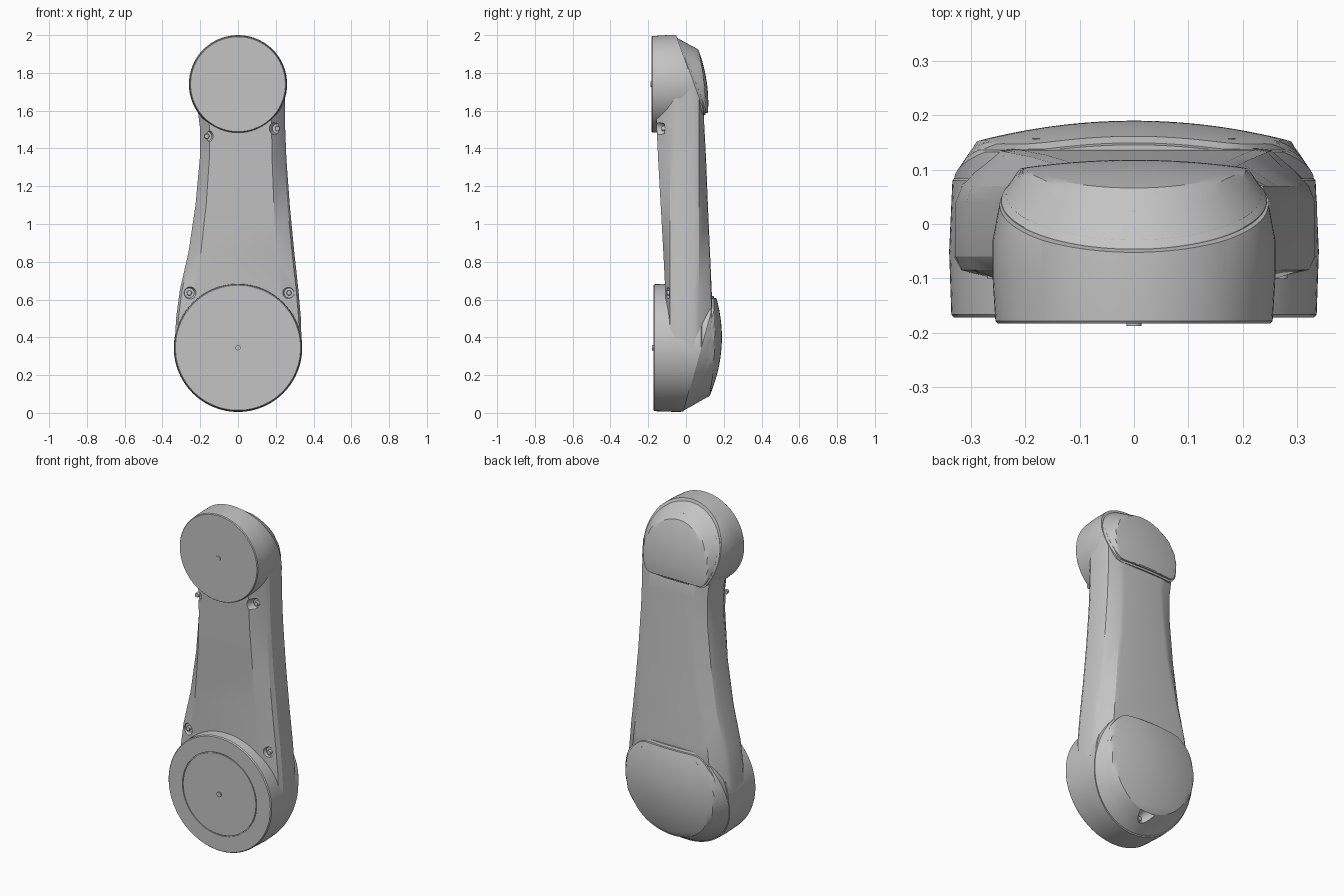
import bpy, bmesh, math
from mathutils import Vector, Matrix

if "Cube" in bpy.data.objects:
    bpy.data.objects.remove(bpy.data.objects["Cube"])

grey = bpy.data.materials.new("light_grey")
grey.use_nodes = True
grey.diffuse_color = (0.55, 0.55, 0.55, 1)
grey.node_tree.nodes["Principled BSDF"].inputs["Base Color"].default_value = (0.55, 0.55, 0.55, 1)


def finish(bm, name):
    bmesh.ops.recalc_face_normals(bm, faces=bm.faces)
    mesh = bpy.data.meshes.new(name)
    bm.to_mesh(mesh)
    bm.free()
    obj = bpy.data.objects.new(name, mesh)
    bpy.context.collection.objects.link(obj)
    mesh.materials.append(grey)
    return obj


def loft(bm, rings):
    """Skin closed rings of points and fill both ends."""
    rows = [[bm.verts.new(p) for p in ring] for ring in rings]
    n = len(rows[0])
    for a, b in zip(rows, rows[1:]):
        for i in range(n):
            j = (i + 1) % n
            bm.faces.new((a[i], a[j], b[j], b[i]))
    bm.faces.new(rows[0])
    bm.faces.new(rows[-1][::-1])


def slice_back(bm, plane):
    """Trim everything behind the sloping cover plane."""
    y0, z0, slope = plane
    geom = bm.verts[:] + bm.edges[:] + bm.faces[:]
    cut = bmesh.ops.bisect_plane(bm, geom=geom, plane_co=(0, y0 - 0.01, z0),
                                 plane_no=(0, 1, -slope), clear_outer=True)
    edges = [e for e in cut["geom_cut"] if isinstance(e, bmesh.types.BMEdge)]
    if edges:
        bmesh.ops.holes_fill(bm, edges=[e for e in bm.edges if e.is_boundary], sides=0)


def housing(name, zc, profile, plane):
    """Round joint housing turned about the y axis."""
    bm = bmesh.new()
    n = 96
    loft(bm, [[(r * math.cos(k * math.tau / n), y, zc + r * math.sin(k * math.tau / n))
               for k in range(n)] for r, y in profile])
    slice_back(bm, plane)
    return finish(bm, name)


def cover(name, zc, radius, flat, up, plane, dome, steep, drop=0.0):
    """Domed cover with one flat side, seated on a sloping plane."""
    y0, z0, slope = plane
    zd, yd, kx, kz = dome
    n, rings = 96, 20

    def ring(t, skirt=None):
        points = []
        for k in range(n):
            a = k * math.tau / n
            c = math.sin(a) * up
            r = radius
            if c > 0.01:
                r = (radius ** -30 + (flat / c) ** -30) ** (-1 / 30)
            x, z = t * r * math.cos(a), zc + t * r * math.sin(a)
            base = y0 + slope * (z - z0)
            y = base - 0.05
            if skirt is None:
                top = yd - kx * x * x - kz * (z - zd) ** 2
                y = min(top, base + 0.004 + steep * (1 - t) * r) - drop
            points.append((x, y, z))
        return points

    steps = [1, 0.985] + [0.97 * (1 - i / rings) for i in range(rings)]
    bm = bmesh.new()
    loft(bm, [ring(1, True)] + [ring(t) for t in steps])
    return finish(bm, name)


def plug(name, pos, axis, r1, r2, length):
    """Round peg from pos along axis; r2 is the far radius."""
    bm = bmesh.new()
    bmesh.ops.create_cone(bm, cap_ends=True, segments=24, radius1=r1, radius2=r2, depth=length)
    axis = Vector(axis).normalized()
    turn = axis.to_track_quat('Z', 'Y').to_matrix().to_4x4()
    bm.transform(Matrix.Translation(Vector(pos) + axis * length / 2) @ turn)
    return finish(bm, name)


def pocket(name, pos, axis, targets, r1=0.022, r2=0.05, length=0.08):
    """Flared recess cut into the targets, with a screw on its floor."""
    cutter = plug(name + "_cutter", pos, axis, r1, r2, length)
    cutter.hide_render = True
    cutter.hide_viewport = True
    for obj in targets:
        mod = obj.modifiers.new("recess", 'BOOLEAN')
        mod.operation = 'DIFFERENCE'
        mod.solver = 'EXACT'
        mod.object = cutter
    cutters.append(cutter)
    smooth.append(plug(name, Vector(pos) - Vector(axis).normalized() * 0.005, axis, 0.014, 0.012, 0.02))


cutters, smooth = [], []
LOW, HIGH = 0.345, 1.74
low_plane, high_plane = (0.0, 0.02, 0.275), (-0.035, 1.98, -0.36)

# Joint housings
low_body = housing("lower_housing", LOW, [
    (0.01, -0.172), (0.237, -0.172), (0.237, -0.166), (0.242, -0.166), (0.242, -0.172),
    (0.331, -0.172), (0.336, -0.166), (0.34, -0.05), (0.334, 0.08), (0.3, 0.122), (0.01, 0.125)],
    low_plane)
high_body = housing("upper_housing", HIGH, [
    (0.01, -0.183), (0.251, -0.183), (0.255, -0.178), (0.26, -0.1), (0.26, -0.03),
    (0.243, 0.06), (0.22, 0.088), (0.01, 0.088)], high_plane)

# Arm: z, left-hand and right-hand widths, front edge, front and back depth
bm = bmesh.new()
sections = []
for z, xl, xr, xf, yf, yb in [
        (0.345, 0.335, 0.337, 0.23, -0.1, 0.145), (0.5, 0.328, 0.333, 0.22, -0.105, 0.141),
        (0.65, 0.308, 0.32, 0.21, -0.11, 0.136), (0.85, 0.262, 0.298, 0.2, -0.12, 0.127),
        (1.1, 0.225, 0.274, 0.19, -0.134, 0.116), (1.35, 0.202, 0.256, 0.18, -0.148, 0.106),
        (1.5, 0.2, 0.25, 0.178, -0.155, 0.098), (1.62, 0.215, 0.248, 0.178, -0.158, 0.092),
        (1.74, 0.235, 0.25, 0.178, -0.16, 0.087)]:
    sections.append([(-xl * 0.75, yf, z), (xf, yf, z), (xr - 0.012, -0.085, z), (xr, -0.06, z),
                     (xr, 0.04, z), (xr - 0.012, 0.07, z), (xr - 0.075, yb - 0.004, z),
                     (xr - 0.1, yb, z), (0.1 - xl, yb, z), (0.075 - xl, yb - 0.004, z),
                     (0.012 - xl, 0.07, z), (-xl, 0.04, z), (-xl, -0.06, z), (0.012 - xl, -0.085, z)])
loft(bm, sections)
slice_back(bm, low_plane)
slice_back(bm, high_plane)
arm = finish(bm, "arm")

# Rear covers, each on a slightly wider seat
low_dome, high_dome = (0.4, 0.19, 0.45, 0.67), (1.64, 0.118, 0.35, 0.65)
low_cover = cover("lower_cover", LOW, 0.32, 0.262, 1, low_plane, low_dome, 1.7)
low_seat = cover("lower_cover_seat", LOW, 0.331, 0.275, 1, low_plane, low_dome, 1.5, 0.012)
high_cover = cover("upper_cover", HIGH, 0.235, 0.153, -1, high_plane, high_dome, 1.5)
high_seat = cover("upper_cover_seat", HIGH, 0.244, 0.164, -1, high_plane, high_dome, 1.3, 0.012)

# Cover screws
low_parts, high_parts = [low_cover, low_seat, arm], [high_cover, high_seat, arm]
pocket("lower_cover_bottom_screw", (0, 0.035, 0.075), (0, 1, 0), low_parts)
pocket("upper_cover_top_screw", (0, 0.01, 1.935), (0, 1, 0), high_parts)
for side, label in ((-1, "right"), (1, "left")):
    pocket("lower_cover_screw_" + label, (side * 0.175, 0.142, 0.56), (0, 1, 0), low_parts)
    pocket("upper_cover_screw_" + label, (side * 0.13, 0.085, 1.625), (0, 1, 0), high_parts)

# Front arm screws
for label, x, y, z in [("upper_right", -0.165, -0.135, 1.465), ("upper_left", 0.208, -0.115, 1.505),
                       ("lower_right", -0.258, -0.085, 0.635), ("lower_left", 0.27, -0.085, 0.635)]:
    pocket("arm_screw_" + label, (x, y, z), (0, -1, 0), [arm], 0.026, 0.05, 0.06)

# Side screws and front centre pins
pocket("lower_side_screw", (0.32, -0.15, LOW), (1, 0, 0), [low_body], 0.022, 0.04, 0.04)
pocket("upper_side_screw", (0.24, -0.16, HIGH), (1, 0, 0), [high_body], 0.022, 0.04, 0.04)
smooth.append(plug("lower_centre_pin", (0, -0.16, LOW), (0, -1, 0), 0.014, 0.014, 0.02))
smooth.append(plug("upper_centre_pin", (0, -0.17, HIGH), (0, -1, 0), 0.014, 0.014, 0.018))

# Apply recesses, drop the cutters, shade smooth
smooth += [low_body, high_body, arm, low_cover, low_seat, high_cover, high_seat]
for obj in smooth:
    bpy.ops.object.select_all(action='DESELECT')
    obj.select_set(True)
    bpy.context.view_layer.objects.active = obj
    for mod in list(obj.modifiers):
        bpy.ops.object.modifier_apply(modifier=mod.name)
    bpy.ops.object.shade_smooth_by_angle(angle=math.radians(25))
for cutter in cutters:
    bpy.data.objects.remove(cutter)
